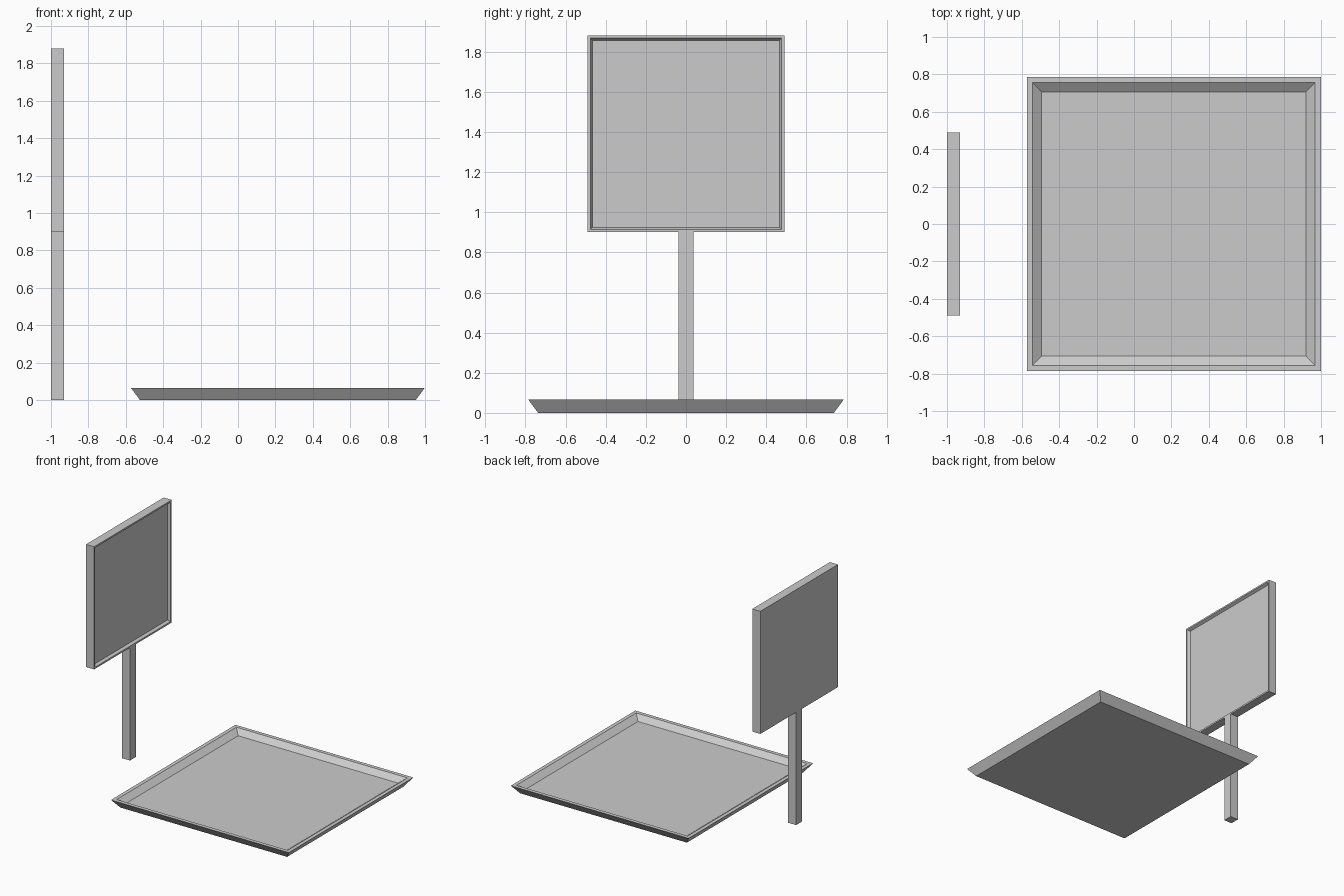
import bpy, bmesh
from mathutils import Matrix

if "Cube" in bpy.data.objects:
    bpy.data.objects.remove(bpy.data.objects["Cube"])


def make_object(name, bm, matrix=Matrix()):
    bmesh.ops.transform(bm, matrix=matrix, verts=bm.verts)
    bmesh.ops.recalc_face_normals(bm, faces=bm.faces)
    mesh = bpy.data.meshes.new(name)
    bm.to_mesh(mesh)
    bm.free()
    obj = bpy.data.objects.new(name, mesh)
    bpy.context.collection.objects.link(obj)
    return obj


def recessed_panel(name, rings, matrix):
    """Square loops (half size, height) joined from the underside to the recess floor."""
    bm = bmesh.new()
    loops = [[bm.verts.new((sx * h, sy * h, z))
              for sx, sy in ((-1, -1), (1, -1), (1, 1), (-1, 1))]
             for h, z in rings]
    for a, b in zip(loops, loops[1:]):
        for i in range(4):
            j = (i + 1) % 4
            bm.faces.new((a[i], a[j], b[j], b[i]))
    bm.faces.new(loops[0][::-1])
    bm.faces.new(loops[-1])
    return make_object(name, bm, matrix)


# Shallow flared tray on the ground
recessed_panel("tray",
               [(0.737, 0), (0.786, 0.066), (0.756, 0.066), (0.707, 0.03)],
               Matrix.Translation((0.213, 0, 0)))

# Upright framed board, recess facing +x
recessed_panel("board",
               [(0.49, 0), (0.49, 0.071), (0.477, 0.071), (0.466, 0.05)],
               Matrix.Translation((-1, 0, 1.391)) @ Matrix.Rotation(1.5707963, 4, 'Y'))

# Square post under the board
bm = bmesh.new()
bmesh.ops.create_cube(bm, size=1)
make_object("post", bm, Matrix.Translation((-0.9645, 0, 0.4505))
            @ Matrix.Diagonal((0.071, 0.075, 0.901, 1)))
